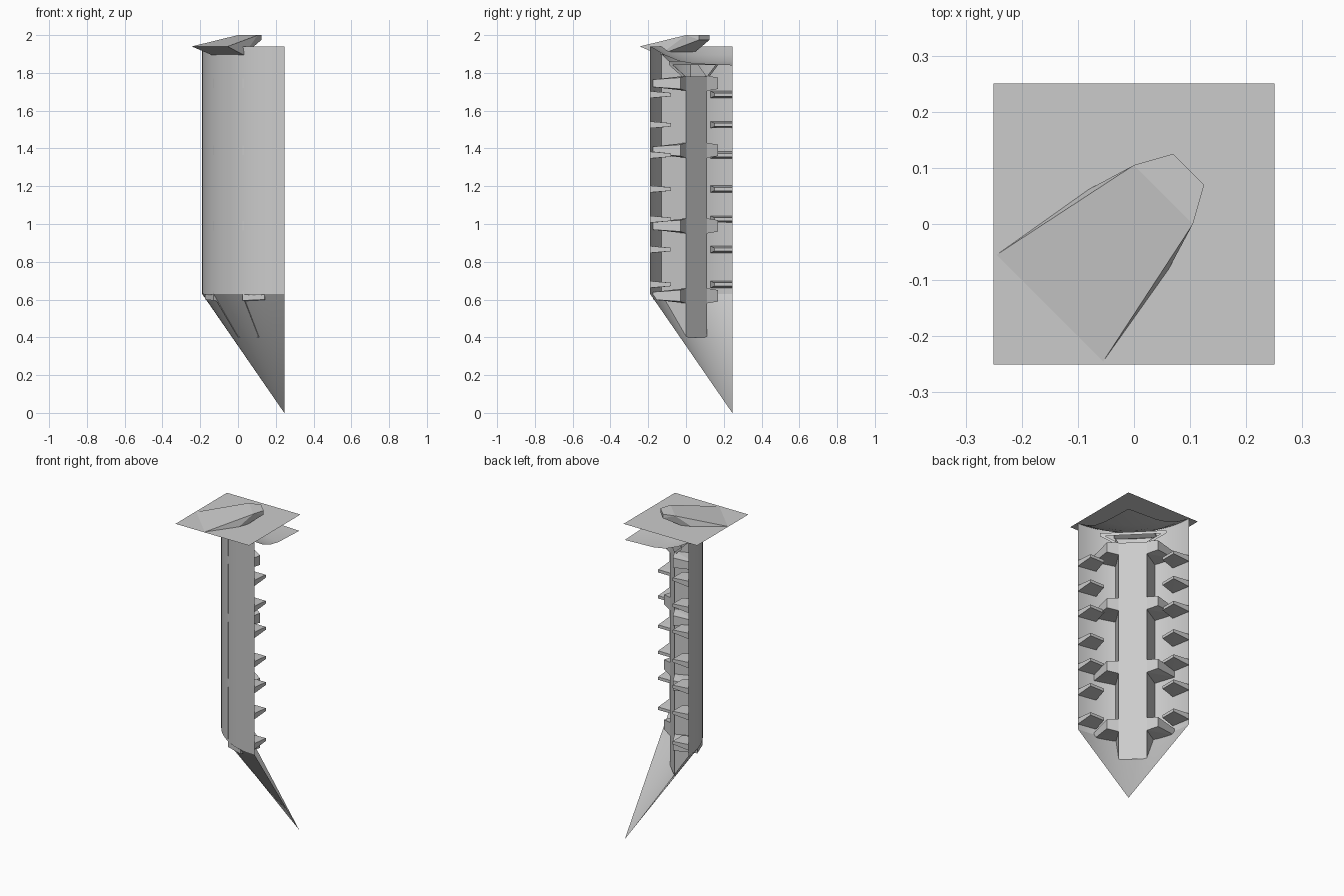
import bpy, bmesh, math
from mathutils import Vector

if "Cube" in bpy.data.objects:
    bpy.data.objects.remove(bpy.data.objects["Cube"], do_unlink=True)

grey = bpy.data.materials.new("plain_grey")
grey.use_nodes = True
COLOUR = (0.6, 0.6, 0.6, 1)
grey.diffuse_color = COLOUR
grey.node_tree.nodes["Principled BSDF"].inputs["Base Color"].default_value = COLOUR

CORNER = 0.245     # axis of the quarter-round shell, in x and y
RADIUS = 0.435
SEGMENTS = 16


def make(name, bm, smooth=False):
    mesh = bpy.data.meshes.new(name)
    bm.to_mesh(mesh)
    bm.free()
    obj = bpy.data.objects.new(name, mesh)
    bpy.context.collection.objects.link(obj)
    mesh.materials.append(grey)
    if smooth:
        bpy.ops.object.select_all(action="DESELECT")
        obj.select_set(True)
        bpy.context.view_layer.objects.active = obj
        bpy.ops.object.shade_smooth_by_angle(angle=math.radians(30))
    return obj


def swap(p):
    """Mirror a point across the diagonal plane x = y."""
    return Vector((p[1], p[0], p[2]))


def hull(name, points):
    bm = bmesh.new()
    for p in points:
        bm.verts.new(p)
    bmesh.ops.convex_hull(bm, input=bm.verts[:])
    bmesh.ops.dissolve_limit(bm, angle_limit=0.02, verts=bm.verts[:], edges=bm.edges[:])
    bmesh.ops.recalc_face_normals(bm, faces=bm.faces[:])
    return make(name, bm)


def hull_pair(name, points):
    hull("right_" + name, points)
    hull("left_" + name, [swap(p) for p in points])


def sheet(name, quads):
    bm = bmesh.new()
    for quad in quads:
        bm.faces.new([bm.verts.new(p) for p in quad])
    bmesh.ops.remove_doubles(bm, verts=bm.verts[:], dist=0.0001)
    return make(name, bm)


def quarter_turn(name, profile):
    """Sweep (radius, height) points a quarter turn about the corner axis."""
    bm = bmesh.new()
    rows = []
    for r, z in profile:
        row = []
        for i in range(SEGMENTS + 1):
            a = math.pi + i / SEGMENTS * math.pi / 2
            row.append(bm.verts.new((CORNER + r * math.cos(a), CORNER + r * math.sin(a), z)))
        rows.append(row)
    for low, high in zip(rows, rows[1:]):
        for i in range(SEGMENTS):
            bm.faces.new((low[i], low[i + 1], high[i + 1], high[i]))
    bmesh.ops.remove_doubles(bm, verts=bm.verts[:], dist=0.0001)
    return make(name, bm, smooth=True)


# Quarter-round shell, pointed foot and dished ceiling
quarter_turn("shell", [(RADIUS, 0.63), (RADIUS, 1.94)])
quarter_turn("pointed_foot", [(0, 0), (RADIUS, 0.63)])
quarter_turn("dished_ceiling", [(0, 1.84), (0.2, 1.848), (0.28, 1.862), (0.36, 1.895), (RADIUS, 1.94)])

# Square top plate
s = 0.25
sheet("top_plate", [[(-s, -s, 1.94), (s, -s, 1.94), (s, s, 1.94), (-s, s, 1.94)]])

# Wedge through the top plate
half = [Vector(p) for p in ((-0.245, -0.055, 1.94), (0, 0.105, 2), (0.07, 0.125, 2),
                            (0.07, 0.125, 1.975), (-0.14, 0.03, 1.895))]
hull("top_wedge", half + [swap(p) for p in half])

# Central column with flared side walls
face_low, face_high = Vector((0.11, 0, 0.4)), Vector((0.11, 0, 1.78))
root_low, root_high = Vector((0.024, -0.13, 0.62)), Vector((0.024, -0.13, 1.9))
wall = [root_low, face_low, face_high, root_high]
sheet("column", [wall, [face_low, swap(face_low), swap(face_high), face_high],
                 [swap(p) for p in reversed(wall)]])

# Open braces spreading from the column head
flare = Vector((0.17, -0.09, 1.86))
drop = Vector((0, 0, 0.018))
brace = [face_high, face_high - drop, flare - drop, flare]
sheet("column_braces", [brace, [swap(p) for p in reversed(brace)],
                        [flare, flare - drop, swap(flare - drop), swap(flare)]])

# Large ribs between the column and the shell
for n, z in enumerate((1.745, 1.39, 0.99, 0.62)):
    points = []
    for x, y, h in ((0.11, 0, 0.04), (0.17, -0.03, 0.03), (0.14, -0.175, 0.02), (0.024, -0.13, 0.025)):
        points += [Vector((x, y, z - h)), Vector((x, y, z + h))]
    hull_pair(f"large_rib_{n + 1}", points)

# Small tapered pegs along the shell edges
for n, z in enumerate((1.685, 1.525, 1.365, 1.185, 1.025, 0.865, 0.68)):
    points = []
    for x, y, h in ((0.13, -0.17, 0.018), (CORNER, -0.19, 0.018), (0.15, -0.08, 0.009), (CORNER, -0.08, 0.009)):
        points += [Vector((x, y, z - h)), Vector((x, y, z + h))]
    hull_pair(f"peg_{n + 1}", points)
